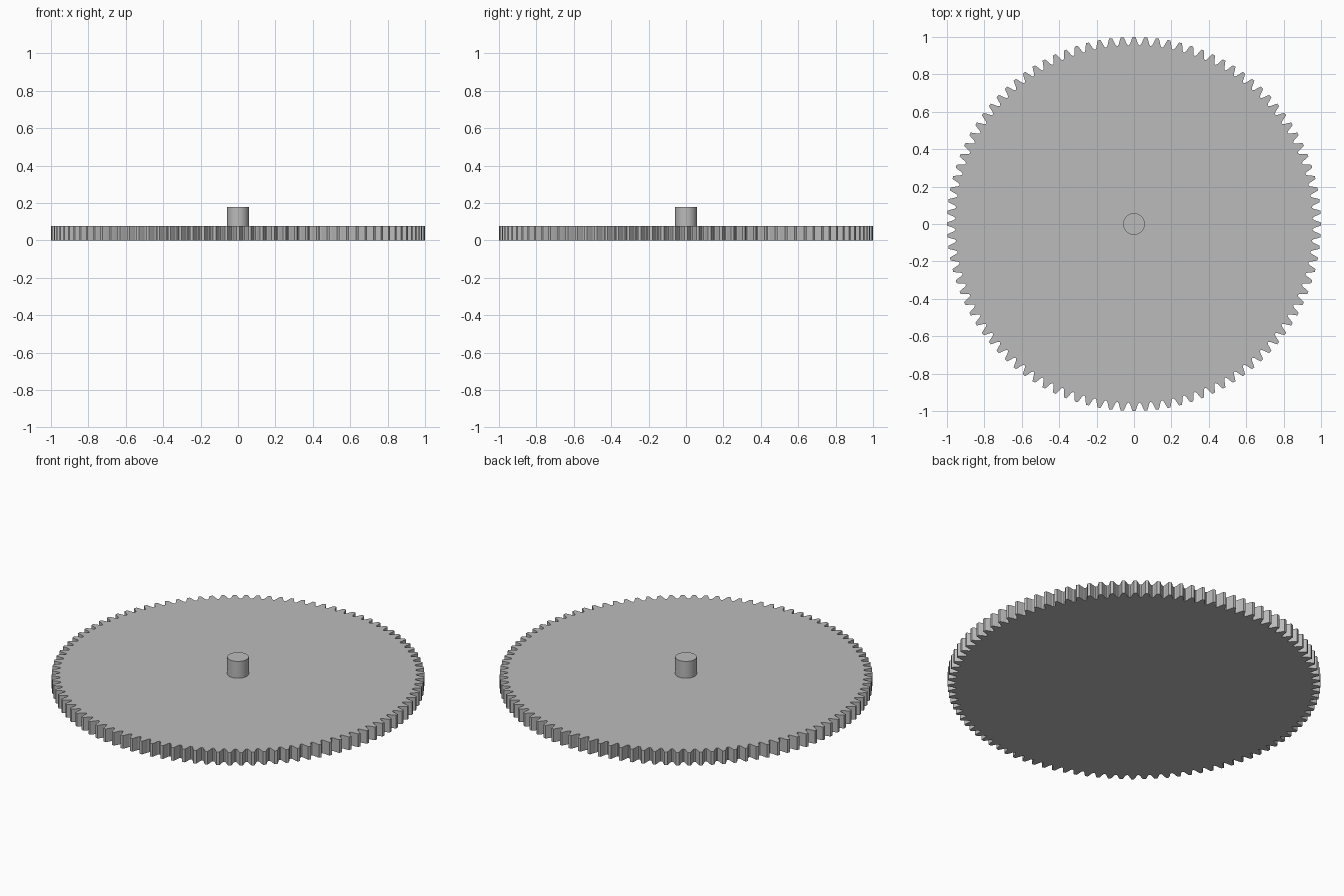
import bpy, bmesh, math

cube = bpy.data.objects.get("Cube")
if cube:
    bpy.data.objects.remove(cube)

TEETH = 100
MODULE = 2 / (TEETH + 2)
PITCH_R = MODULE * TEETH / 2
BASE_R = PITCH_R * math.cos(math.radians(20))
ROOT_R = PITCH_R - 1.25 * MODULE
GEAR_TOP, SHAFT_TOP, SHAFT_R = 0.078, 0.178, 0.058

grey = bpy.data.materials.new("plain_grey")
grey.use_nodes = True
grey.diffuse_color = (0.5, 0.5, 0.5, 1)
grey.node_tree.nodes["Principled BSDF"].inputs["Base Color"].default_value = grey.diffuse_color


def involute(r):
    a = math.acos(BASE_R / r)
    return math.tan(a) - a


def half_angle(r):
    """Half the angular width of a tooth at radius r."""
    return math.pi / (2 * TEETH) + involute(PITCH_R) - involute(r)


def extrude_outline(name, points, z0, z1):
    bm = bmesh.new()
    face = bm.faces.new([bm.verts.new((x, y, z0)) for x, y in points])
    top = bmesh.ops.extrude_face_region(bm, geom=[face])["geom"]
    bmesh.ops.translate(bm, vec=(0, 0, z1 - z0),
                        verts=[v for v in top if isinstance(v, bmesh.types.BMVert)])
    bmesh.ops.recalc_face_normals(bm, faces=bm.faces[:])
    mesh = bpy.data.meshes.new(name)
    bm.to_mesh(mesh)
    bm.free()
    mesh.materials.append(grey)
    obj = bpy.data.objects.new(name, mesh)
    bpy.context.collection.objects.link(obj)
    return obj


def polar(r, a):
    return r * math.cos(a), r * math.sin(a)


# One tooth flank from the root fillet up to the tip
flank = [(ROOT_R, half_angle(ROOT_R) + 0.004)]
for k in (0.2, 0.5, 0.75, 1):
    r = ROOT_R + k * (1 - ROOT_R)
    flank.append((r, half_angle(r)))

# Toothed wheel
outline = []
for i in range(TEETH):
    centre = 2 * math.pi * i / TEETH
    outline += [polar(r, centre - a) for r, a in flank]
    outline += [polar(r, centre + a) for r, a in reversed(flank)]
extrude_outline("gear_wheel", outline, 0, GEAR_TOP)

# Central shaft
circle = [polar(SHAFT_R, 2 * math.pi * i / 48) for i in range(48)]
shaft = extrude_outline("shaft", circle, GEAR_TOP - 0.02, SHAFT_TOP)
bpy.context.view_layer.objects.active = shaft
shaft.select_set(True)
bpy.ops.object.shade_smooth_by_angle(angle=math.radians(30))
